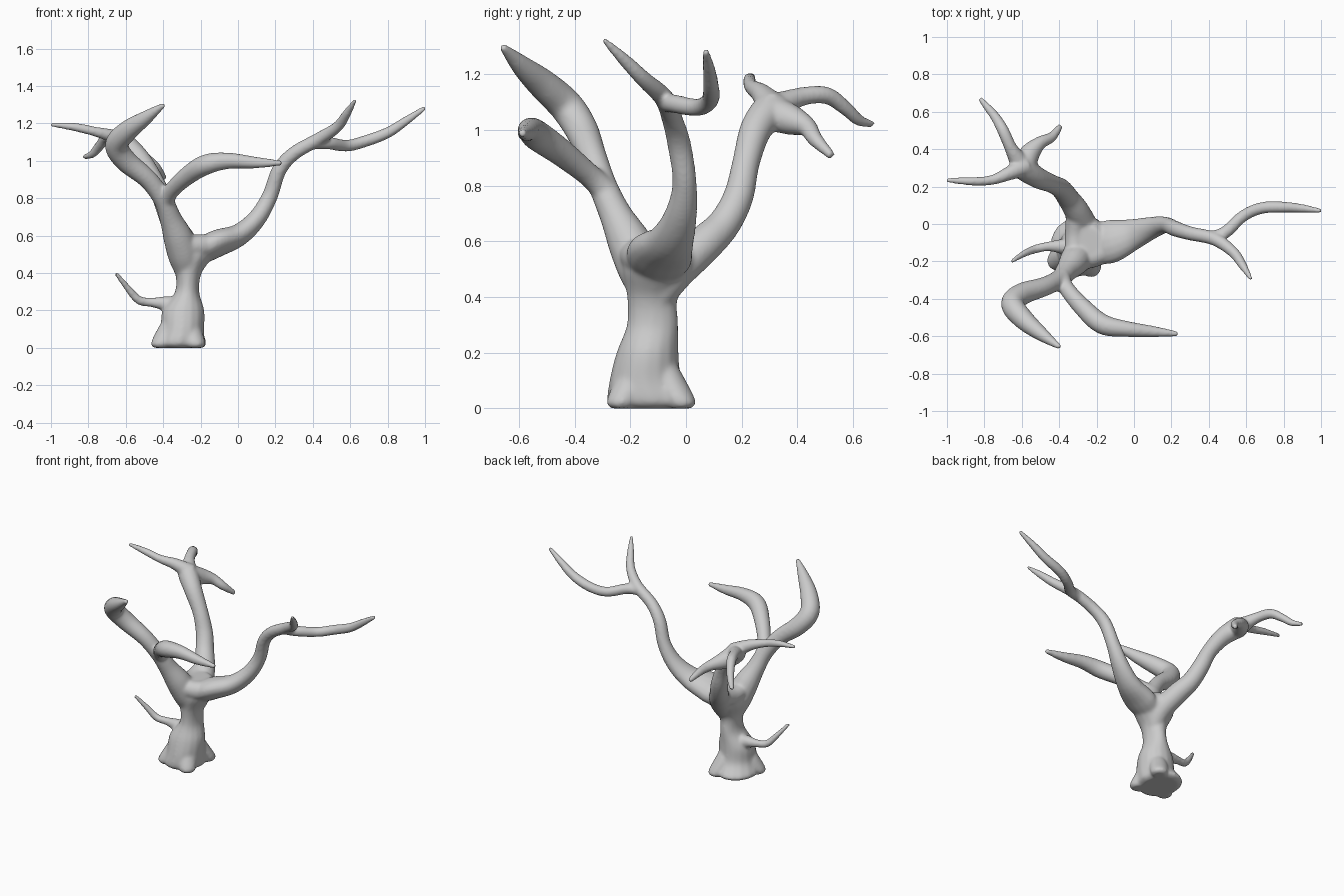
import bpy, bmesh, math
from mathutils import Vector

SIDES, STEPS = 16, 5
bm = bmesh.new()


def catmull(p0, p1, p2, p3, t):
    return [0.5 * (2 * b + (c - a) * t + (2 * a - 5 * b + 4 * c - d) * t * t
                   + (3 * b - a - 3 * c + d) * t ** 3)
            for a, b, c, d in zip(p0, p1, p2, p3)]


def limb(*pts, level=False):
    """Closed elliptical tube through points (x, y, z, radius[, second radius])."""
    pts = [p if len(p) == 5 else (*p, p[3]) for p in pts]
    ext = [pts[0], *pts, pts[-1]]
    path = [catmull(*ext[i:i + 4], s / STEPS)
            for i in range(len(pts) - 1) for s in range(STEPS)] + [pts[-1]]
    pos = [Vector(p[:3]) for p in path]
    side, rings = Vector((.1, 1, .05)), []
    for i, p in enumerate(path):
        d = (pos[min(i + 1, len(pos) - 1)] - pos[max(i - 1, 0)]).normalized()
        if level:
            d, side = Vector((0, 0, 1)), Vector((0, 1, 0))
        side = (side - d * side.dot(d)).normalized()
        up = d.cross(side)
        angles = [2 * math.pi * k / SIDES for k in range(SIDES)]
        rings.append([bm.verts.new(pos[i] + side * p[3] * math.cos(a) + up * p[4] * math.sin(a))
                      for a in angles])
    for r, q in zip(rings, rings[1:]):
        for k in range(SIDES):
            n = (k + 1) % SIDES
            bm.faces.new((r[k], r[n], q[n], q[k]))
    bm.faces.new(rings[0][::-1])
    bm.faces.new(rings[-1])


# trunk, swelling into the main fork
limb((-.315, -.125, 0, .13, .11), (-.315, -.125, .025, .158, .135), (-.298, -.145, .1, .13, .118),
     (-.292, -.138, .2, .112, .112), (-.272, -.12, .3, .093, .065), (-.265, -.12, .4, .092, .071),
     (-.25, -.1, .5, .13, .122), (-.245, -.09, .56, .12, .105), (-.24, -.085, .605, .07, .07), level=True)
# uneven corners of the foot
for x, y in ((-.41, -.195), (-.23, -.23), (-.225, -.02)):
    limb((x, y, 0, .04), (x, y, .025, .056), (x * .65 - .105, y * .65 - .047, .1, .06),
         (x * .4 - .175, y * .4 - .083, .18, .045), level=True)
# webs filling the main fork
limb((-.31, -.2, .56, .05), (-.2, -.165, .545, .062), (-.08, -.11, .57, .05))
limb((-.32, -.18, .57, .05), (-.315, -.06, .555, .055), (-.315, .06, .59, .05))
# low twig on the left
limb((-.29, -.12, .21, .06), (-.38, -.12, .235, .042), (-.46, -.12, .243, .026), (-.53, -.135, .255, .024),
     (-.59, -.16, .32, .019), (-.653, -.2, .4, .012))
# right bough, then its two tips
limb((-.27, -.12, .36, .05), (-.23, -.11, .48, .09, .06), (-.13, -.095, .55, .12, .072),
     (0, -.055, .6, .085, .06), (.1, -.02, .69, .06, .05), (.17, -.005, .81, .044, .043),
     (.22, -.025, .95, .043, .04), (.3, -.05, 1.04, .038), (.43, -.08, 1.115, .036), (.53, -.15, 1.18, .03),
     (.58, -.22, 1.25, .024), (.627, -.297, 1.325, .011))
limb((.38, -.07, 1.09, .03), (.48, -.05, 1.095, .034), (.58, .04, 1.08, .032), (.68, .085, 1.105, .032),
     (.8, .09, 1.15, .03), (.9, .083, 1.215, .024), (1.002, .07, 1.285, .013))
# back bough with its crown of three tips
limb((-.265, -.12, .36, .05), (-.25, -.05, .48, .07), (-.3, .06, .585, .068), (-.35, .135, .66, .06),
     (-.39, .188, .76, .055), (-.44, .215, .88, .05), (-.52, .25, 1.0, .058), (-.6, .305, 1.075, .064),
     (-.63, .32, 1.105, .035))
limb((-.58, .31, 1.08, .055), (-.67, .27, 1.13, .038), (-.76, .235, 1.155, .027),
     (-.87, .228, 1.18, .023), (-1.003, .235, 1.195, .013))
limb((-.6, .31, 1.07, .06), (-.655, .4, 1.115, .036), (-.7, .5, 1.125, .032), (-.74, .57, 1.08, .027),
     (-.78, .62, 1.035, .022), (-.825, .672, 1.02, .013))
limb((-.59, .31, 1.06, .065), (-.555, .38, 1.035, .055), (-.5, .435, 1.01, .036), (-.44, .465, .965, .028),
     (-.393, .525, .905, .016))
# front-left bough sweeping back to the right
limb((-.268, -.12, .36, .05), (-.285, -.15, .48, .085), (-.32, -.2, .59, .08), (-.36, -.25, .69, .06),
     (-.4, -.295, .79, .052), (-.48, -.335, .9, .052), (-.6, -.375, 1.0, .06), (-.65, -.43, 1.085, .062),
     (-.59, -.51, 1.16, .056), (-.5, -.585, 1.225, .04), (-.395, -.66, 1.3, .014))
# its lower fork pointing right
limb((-.39, -.28, .77, .05), (-.36, -.345, .835, .043), (-.27, -.45, .92, .05), (-.17, -.535, .98, .055),
     (-.05, -.56, 1.0, .044), (.1, -.575, .99, .031), (.235, -.587, .988, .014))

mesh = bpy.data.meshes.new("bare_tree")
bm.to_mesh(mesh)
bm.free()
tree = bpy.data.objects.new("bare_tree", mesh)
bpy.context.collection.objects.link(tree)

# fuse the limbs and soften the forks
fuse = tree.modifiers.new("fuse", 'REMESH')
fuse.mode, fuse.voxel_size, fuse.use_smooth_shade = 'VOXEL', 0.008, True
soft = tree.modifiers.new("soften", 'SMOOTH')
soft.factor, soft.iterations = 0.5, 14
